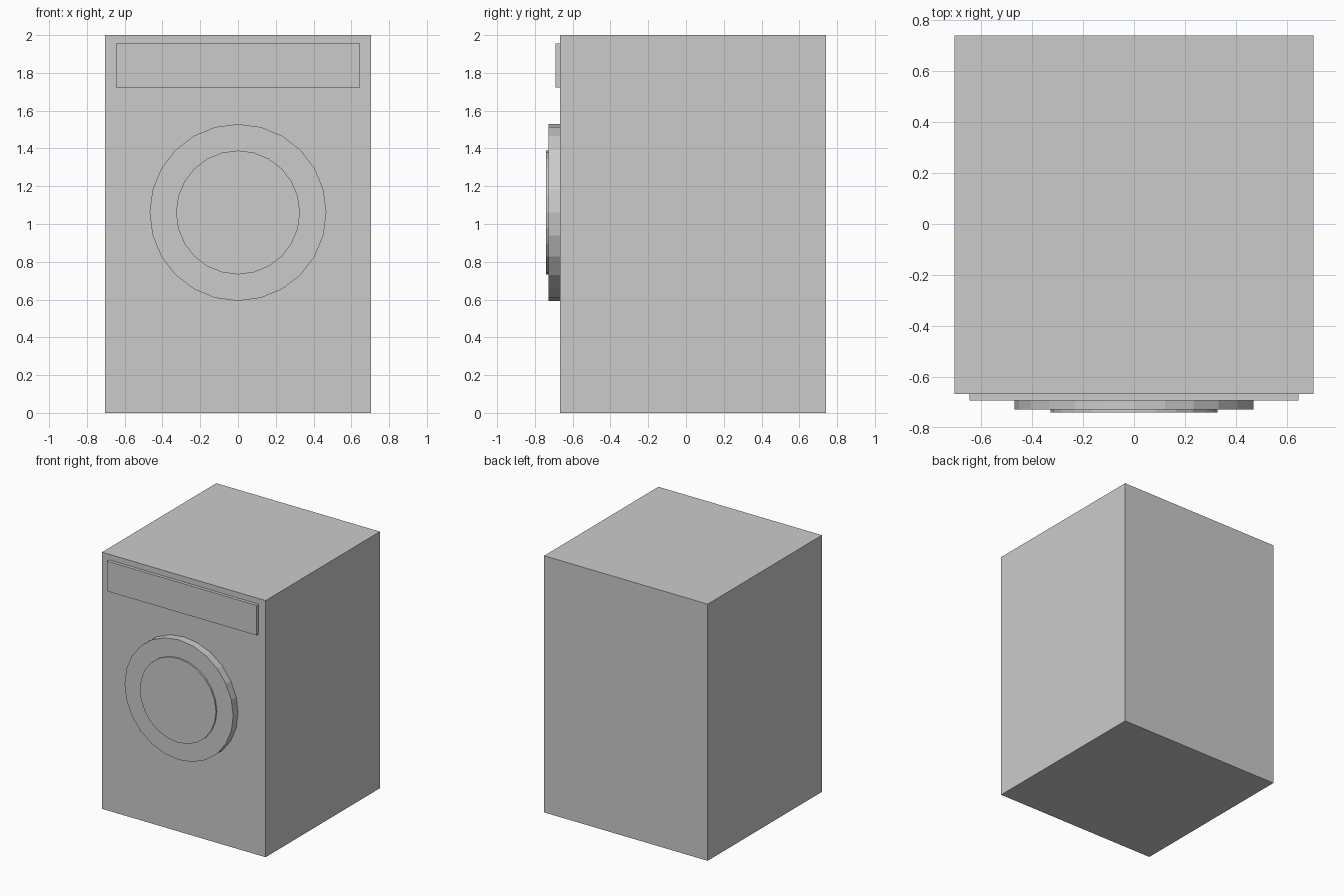
import bpy, bmesh
from math import pi
from mathutils import Matrix, Vector

if "Cube" in bpy.data.objects:
    bpy.data.objects.remove(bpy.data.objects["Cube"])

FRONT = -0.667   # y of the cabinet's front face
DOOR_Z = 1.061   # height of the door centre


def finish(name, bm):
    mesh = bpy.data.meshes.new(name)
    bm.to_mesh(mesh)
    bm.free()
    obj = bpy.data.objects.new(name, mesh)
    bpy.context.collection.objects.link(obj)
    return obj


def box(name, lo, hi):
    lo, hi = Vector(lo), Vector(hi)
    bm = bmesh.new()
    size = Matrix.Diagonal((*(hi - lo), 1))
    bmesh.ops.create_cube(bm, size=1, matrix=Matrix.Translation((lo + hi) / 2) @ size)
    return finish(name, bm)


def disc(name, radius, y_front, y_back):
    bm = bmesh.new()
    place = Matrix.Translation((0, (y_front + y_back) / 2, DOOR_Z)) @ Matrix.Rotation(pi / 2, 4, 'X')
    bmesh.ops.create_cone(bm, cap_ends=True, segments=24, radius1=radius, radius2=radius,
                          depth=y_back - y_front, matrix=place)
    return finish(name, bm)


# Cabinet
box("cabinet", (-0.705, FRONT, 0), (0.705, 0.74, 2))

# Control panel strip
box("control_panel", (-0.645, -0.692, 1.722), (0.645, FRONT, 1.956))

# Round door with raised window
disc("door_ring", 0.468, -0.728, FRONT)
disc("door_window", 0.328, -0.74, -0.728)
